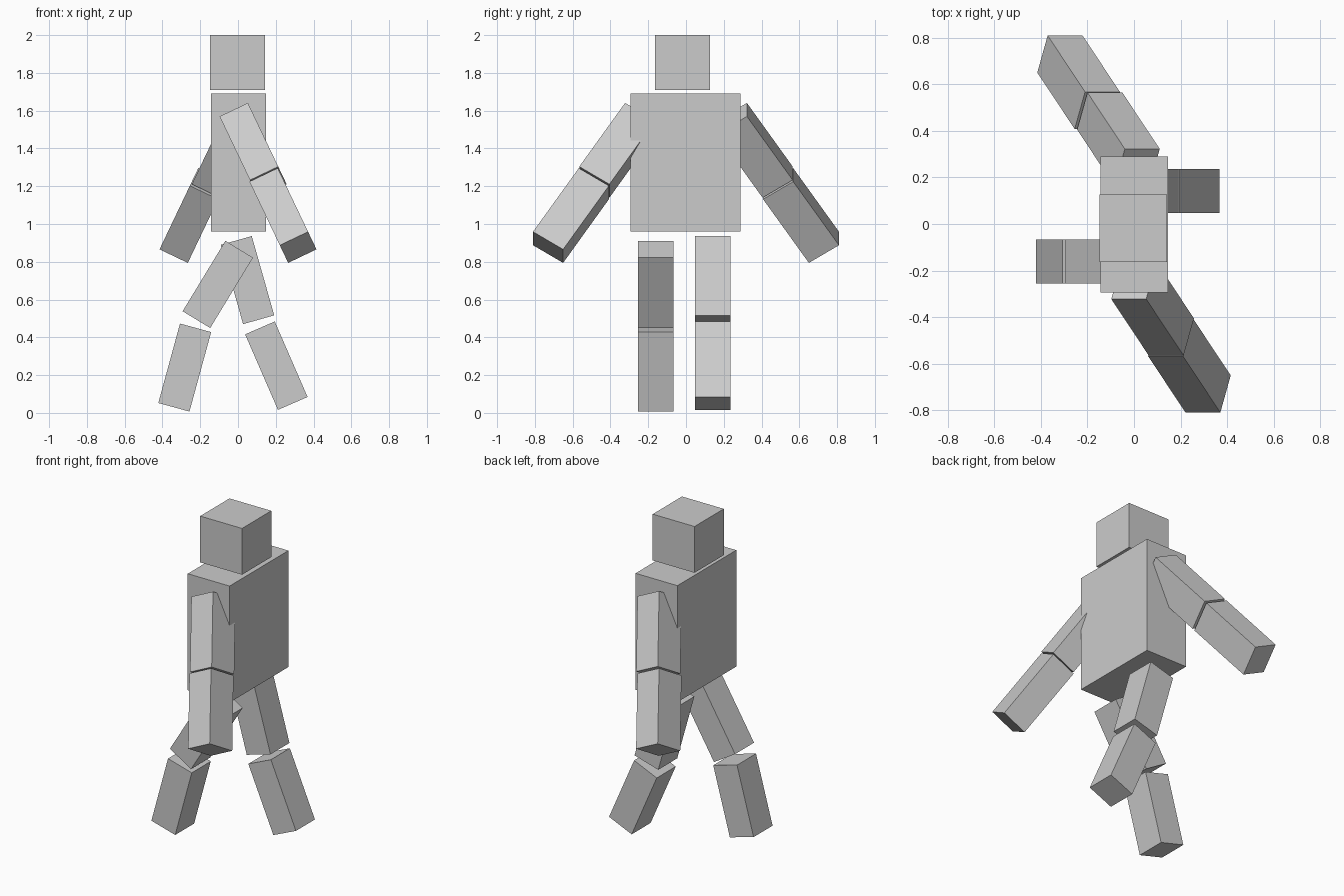
import bpy
from math import radians

if "Cube" in bpy.data.objects:
    bpy.data.objects.remove(bpy.data.objects["Cube"], do_unlink=True)

# One plain grey for the whole figure
grey = bpy.data.materials.new("plain_grey")
grey.use_nodes = True
colour = (0.6, 0.6, 0.6, 1)
grey.diffuse_color = colour
grey.node_tree.nodes["Principled BSDF"].inputs["Base Color"].default_value = colour


def block(name, centre, size, spread=0, swing=0):
    """Box tilted sideways about x, then swung about y (degrees)."""
    bpy.ops.mesh.primitive_cube_add(size=1, location=centre)
    ob = bpy.context.object
    ob.name = name
    ob.scale = size
    ob.rotation_euler = (radians(spread), radians(swing), 0)
    ob.data.materials.append(grey)
    return ob


# Head and torso
block("head", (-0.003, -0.018, 1.855), (0.29, 0.29, 0.29))
block("torso", (0.002, -0.002, 1.325), (0.29, 0.583, 0.73))

# Arms: spread outwards and swung in opposite directions
ARM = (0.166, 0.19, 0.445)
for side, s, shift in (("front", 1, 0), ("back", -1, 0.013)):
    tilt = dict(spread=-33 * s, swing=-25.5 * s)
    block(side + "_upper_arm", (0.08 * s + shift, -0.364 * s, 1.39), ARM, **tilt)
    block(side + "_lower_arm", (0.238 * s, -0.609 * s, 1.045), ARM, **tilt)

# Legs: mid-stride, each with its own hip and knee angle
LEG = (0.171, 0.188, 0.436)
block("front_thigh", (-0.107, -0.161, 0.68), LEG, swing=31.3)
block("front_shin", (-0.282, -0.161, 0.24), LEG, swing=15.3)
block("back_thigh", (0.05, 0.142, 0.703), LEG, swing=-15.8)
block("back_shin", (0.203, 0.142, 0.25), LEG, swing=-23.5)
